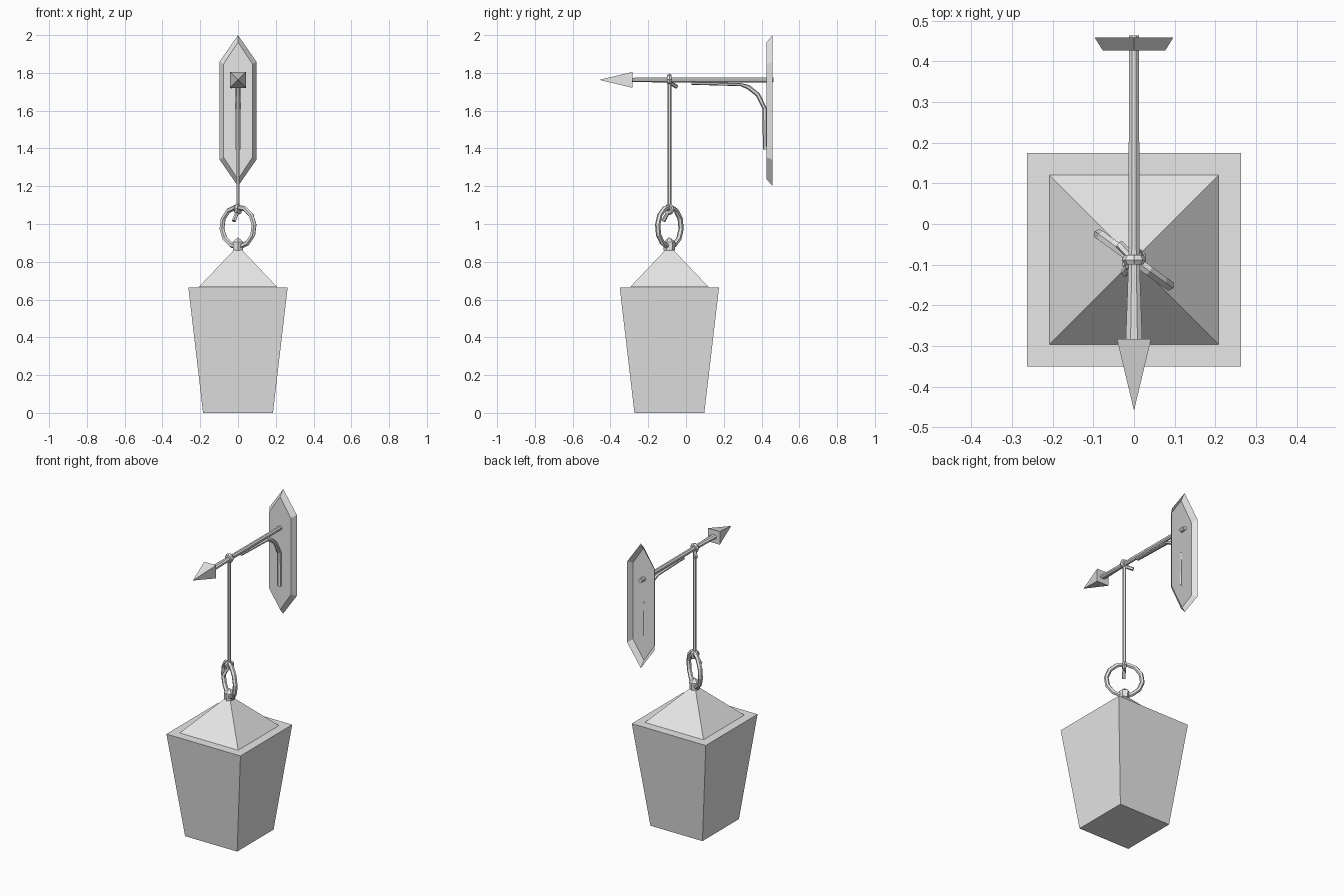
import bpy, bmesh, math
from mathutils import Vector, Matrix

if "Cube" in bpy.data.objects:
    bpy.data.objects.remove(bpy.data.objects["Cube"])

grey = bpy.data.materials.new("plain_grey")
grey.use_nodes = True
COLOUR = (0.8, 0.8, 0.8, 1)
grey.diffuse_color = COLOUR
grey.node_tree.nodes["Principled BSDF"].inputs["Base Color"].default_value = COLOUR

HANG_Y = -0.088   # line the lantern hangs on
ARM_Z = 1.763     # height of the arm


def finish(name, bm, recalc=True):
    if recalc:
        bmesh.ops.recalc_face_normals(bm, faces=bm.faces[:])
    mesh = bpy.data.meshes.new(name)
    bm.to_mesh(mesh)
    bm.free()
    mesh.materials.append(grey)
    obj = bpy.data.objects.new(name, mesh)
    bpy.context.collection.objects.link(obj)
    return obj


def frustum(name, half_low, half_high, z_low, z_high, sides=4):
    """Upright prism or pyramid on the hanging line."""
    bm = bmesh.new()
    k = 1 / math.cos(math.pi / sides)
    rings = []
    for half, z in ((half_low, z_low), (half_high, z_high)):
        count = sides if half else 1
        rings.append([bm.verts.new((half * k * math.cos(a), HANG_Y + half * k * math.sin(a), z))
                      for a in (math.tau * (i + 0.5) / sides for i in range(count))])
    low, high = rings
    bm.faces.new(low)
    for i in range(sides):
        j = (i + 1) % sides
        bm.faces.new((low[i], low[j], high[j], high[i]) if half_high else (low[i], low[j], high[0]))
    if half_high:
        bm.faces.new(high)
    return finish(name, bm)


def tube(name, path, sides=8):
    """Loft along a path of (point, side radius, other radius)."""
    bm = bmesh.new()
    pts = [Vector(p[0]) for p in path]
    rings = []
    for i, (_, ra, rb) in enumerate(path):
        t = (pts[min(i + 1, len(pts) - 1)] - pts[max(i - 1, 0)]).normalized()
        ref = Vector((1, 0, 0))
        u = (ref - t * ref.dot(t)).normalized()
        v = t.cross(u)
        rings.append([bm.verts.new(pts[i] + u * ra * math.cos(a) + v * rb * math.sin(a))
                      for a in (math.tau * (k + 0.5) / sides for k in range(sides))])
    for a, b in zip(rings, rings[1:]):
        for k in range(sides):
            n = (k + 1) % sides
            bm.faces.new((a[k], a[n], b[n], b[k]))
    bm.faces.new(rings[0])
    bm.faces.new(rings[-1])
    return finish(name, bm)


def torus(name, centre, axis, major, minor, n_major=12, n_minor=6):
    bm = bmesh.new()
    turn = Vector((0, 0, 1)).rotation_difference(Vector(axis)).to_matrix().to_4x4()
    place = Matrix.Translation(centre) @ turn
    grid = []
    for i in range(n_major):
        a = math.tau * i / n_major
        grid.append([bm.verts.new(place @ Vector((
            (major + minor * math.cos(b)) * math.cos(a),
            (major + minor * math.cos(b)) * math.sin(a),
            minor * math.sin(b)))) for b in (math.tau * j / n_minor for j in range(n_minor))])
    for i in range(n_major):
        for j in range(n_minor):
            p, q, m = grid[i], grid[(i + 1) % n_major], (j + 1) % n_minor
            bm.faces.new((p[j], q[j], q[m], p[m]))
    return finish(name, bm)


# Lantern body, roof and the peg with its pointed cap
frustum("lantern_body", 0.185, 0.263, 0, 0.665)
frustum("lantern_roof", 0.208, 0, 0.666, 0.885)
frustum("roof_peg", 0.026, 0.028, 0.86, 0.905, 6)
frustum("peg_cap", 0.028, 0, 0.905, 0.93, 6)

# Hanging ring, turned about the vertical
along = Vector((0.81, -0.59, 0))
torus("hanging_ring", (0, HANG_Y, 0.985), along.cross(Vector((0, 0, 1))), 0.106, 0.014)

# Rope with a knot and a loose end at each end
tube("rope", [((0, HANG_Y, z), 0.01, 0.01) for z in (1.09, 1.75)], 6)
torus("ring_knot", (0, HANG_Y, 1.078), along, 0.019, 0.012, 8)
torus("arm_knot", (0, HANG_Y, ARM_Z + 0.003), (0, 1, 0), 0.016, 0.014, 8)
for label, start, end in (("ring", (0, HANG_Y, 1.075), (-0.022, -0.12, 1.015)),
                          ("arm", (0, HANG_Y, 1.75), (-0.036, -0.05, 1.727))):
    tube(label + "_rope_end", [(start, 0.01, 0.01), (end, 0.011, 0.011)], 6)

# Arm, widening sideways toward the spear head
tube("arm", [((0, 0.463, ARM_Z), 0.0135, 0.0135),
             ((0, HANG_Y, ARM_Z), 0.0145, 0.015),
             ((0, -0.285, ARM_Z), 0.022, 0.012)])

# Square spear head
bm = bmesh.new()
base = [bm.verts.new((0.042 * sx, -0.283, ARM_Z + 0.042 * sz))
        for sx, sz in ((-1, -1), (1, -1), (1, 1), (-1, 1))]
tip = bm.verts.new((0, -0.459, ARM_Z))
bm.faces.new(base)
for i in range(4):
    bm.faces.new((base[i], base[(i + 1) % 4], tip))
finish("spear_head", bm)

# Curved brace under the arm, sunk slightly into the plate
brace = [(0.03, 1.745), (0.29, 1.738), (0.33, 1.725), (0.38, 1.685),
         (0.417, 1.61), (0.419, 1.395)]
tube("brace", [((0, y, z), 0.014, 0.008 if i < 2 else 0.012)
               for i, (y, z) in enumerate(brace)], 6)

# Wall plate: bevelled shell, open at the back
bm = bmesh.new()


def plate_outline(half, shoulder, point, y):
    shape = [(0, point), (half, shoulder), (half, -shoulder),
             (0, -point), (-half, -shoulder), (-half, shoulder)]
    return [bm.verts.new((x, y, 1.6 + z)) for x, z in shape]


front = plate_outline(0.077, 0.246, 0.363, 0.427)
back = plate_outline(0.097, 0.26, 0.4, 0.459)
bm.faces.new(front)
for i in range(6):
    j = (i + 1) % 6
    bm.faces.new((front[j], front[i], back[i], back[j]))
bmesh.ops.recalc_face_normals(bm, faces=bm.faces[:])
bm.faces.ensure_lookup_table()
if bm.faces[0].normal.y > 0:
    bmesh.ops.reverse_faces(bm, faces=bm.faces[:])
finish("wall_plate", bm, recalc=False)
